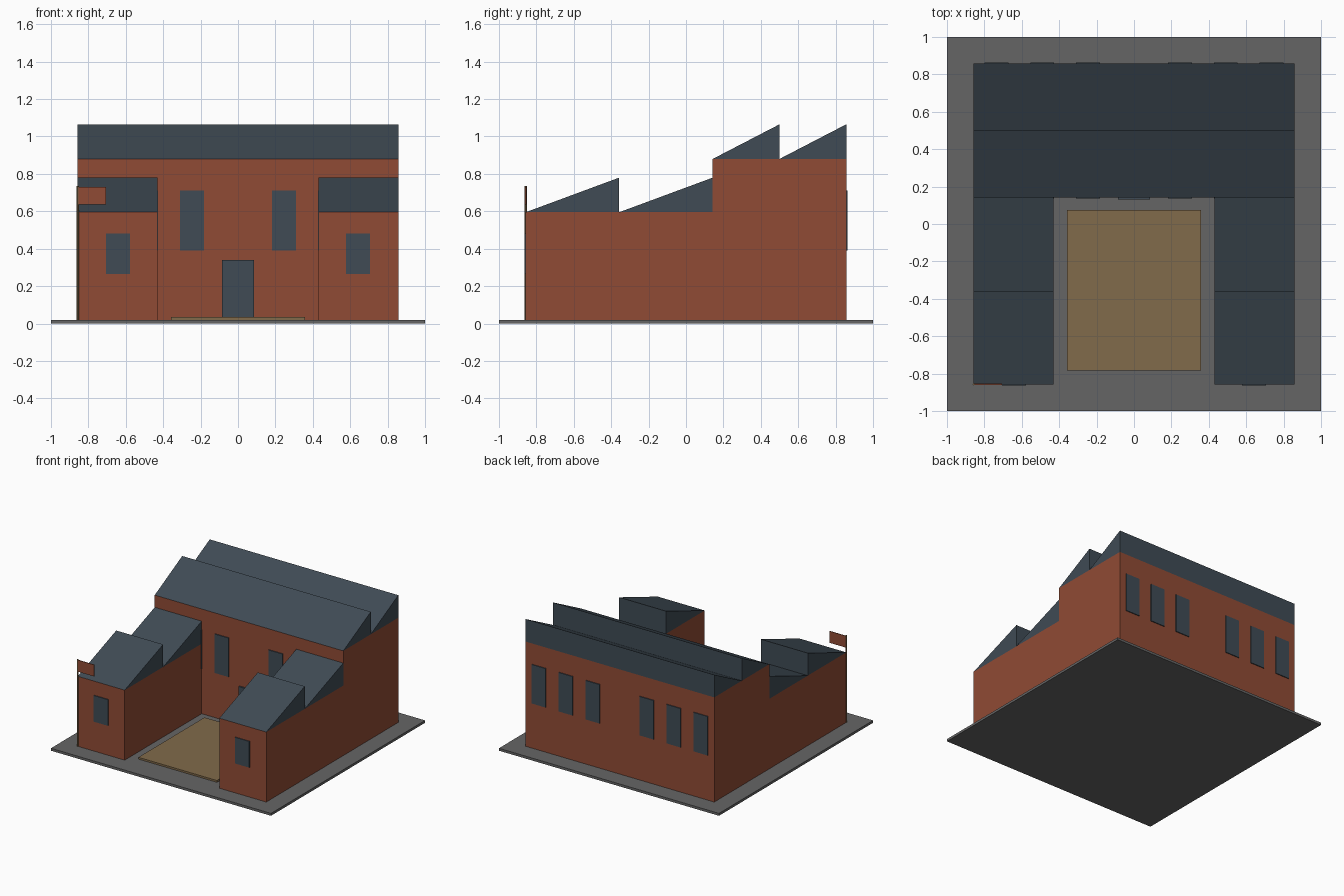
import bpy

old = bpy.data.objects.get("Cube")
if old:
    bpy.data.objects.remove(old, do_unlink=True)


def make_material(name, rgb):
    mat = bpy.data.materials.new(name)
    mat.use_nodes = True
    mat.diffuse_color = (*rgb, 1)
    mat.node_tree.nodes["Principled BSDF"].inputs["Base Color"].default_value = (*rgb, 1)
    return mat


brick = make_material("brick red", (0.28, 0.07, 0.035))
slate = make_material("slate blue", (0.05, 0.07, 0.09))
paving = make_material("paving grey", (0.13, 0.13, 0.13))
sand = make_material("sandy tan", (0.22, 0.145, 0.07))


def add_mesh(name, verts, faces, mat):
    mesh = bpy.data.meshes.new(name)
    mesh.from_pydata(verts, [], faces)
    mesh.materials.append(mat)
    obj = bpy.data.objects.new(name, mesh)
    bpy.context.collection.objects.link(obj)
    return obj


def box(name, x, y, z, mat):
    """Box from (low, high) ranges on each axis."""
    verts = [(a, b, c) for a in sorted(x) for b in sorted(y) for c in sorted(z)]
    faces = [(0, 1, 3, 2), (4, 6, 7, 5), (0, 4, 5, 1),
             (2, 3, 7, 6), (0, 2, 6, 4), (1, 5, 7, 3)]
    return add_mesh(name, verts, faces, mat)


def roof_tooth(name, x, y, z):
    """Sawtooth wedge: slopes up towards the back, then drops vertically."""
    profile = [(y[0], z[0]), (y[1], z[0]), (y[1], z[1])]
    verts = [(a, b, c) for a in sorted(x) for b, c in profile]
    faces = [(0, 2, 1), (3, 4, 5), (0, 1, 4, 3), (1, 2, 5, 4), (2, 0, 3, 5)]
    return add_mesh(name, verts, faces, slate)


GROUND = 0.02
OUTER, INNER = 0.857, 0.43       # wing sides, also the outer hall walls
HALL_FRONT, HALL_TOP = 0.143, 0.88
WING_TOP = 0.595
PLATE = 0.007                    # how far windows stand proud

# Ground and courtyard
box("ground_slab", (-1, 1), (-1, 1), (0, GROUND), paving)
box("courtyard", (-0.357, 0.357), (-0.783, 0.075), (GROUND, 0.035), sand)

# Main hall with two roof teeth
box("main_hall", (-OUTER, OUTER), (HALL_FRONT, OUTER), (GROUND, HALL_TOP), brick)
for name, y in (("front", (HALL_FRONT, 0.5)), ("back", (0.5, OUTER))):
    roof_tooth(f"hall_roof_{name}", (-OUTER, OUTER), y, (HALL_TOP, 1.065))

# Door
box("door", (-0.085, 0.085), (0.13, HALL_FRONT), (GROUND, 0.34), slate)

# Wings, their roofs and all windows, mirrored left and right
for side, s in (("left", 1), ("right", -1)):
    wing_x = (s * INNER, s * OUTER)
    box(f"{side}_wing", wing_x, (-OUTER, HALL_FRONT), (GROUND, WING_TOP), brick)
    for name, y in (("front", (-OUTER, -0.357)), ("back", (-0.357, HALL_FRONT))):
        roof_tooth(f"{side}_wing_roof_{name}", wing_x, y, (WING_TOP, 0.78))
    box(f"{side}_wing_window", (s * 0.578, s * 0.707),
        (-OUTER - PLATE, -OUTER), (0.265, 0.48), slate)
    for i in range(3):
        centre = s * (0.245 + i * 0.2455)
        x = (centre - 0.064, centre + 0.064)
        box(f"{side}_front_window_{i}", x, (HALL_FRONT - PLATE, HALL_FRONT), (0.39, 0.71), slate)
        box(f"{side}_back_window_{i}", x, (OUTER, OUTER + PLATE), (0.39, 0.71), slate)

# Flagpole and flag on the right front corner
bpy.ops.mesh.primitive_cylinder_add(vertices=8, radius=0.006, depth=0.735 - GROUND,
                                    location=(-OUTER, -OUTER, (0.735 + GROUND) / 2))
pole = bpy.context.object
pole.name = "flagpole"
pole.data.materials.append(sand)
box("flag", (-OUTER, -0.707), (-0.86, -0.854), (0.635, 0.73), brick)
